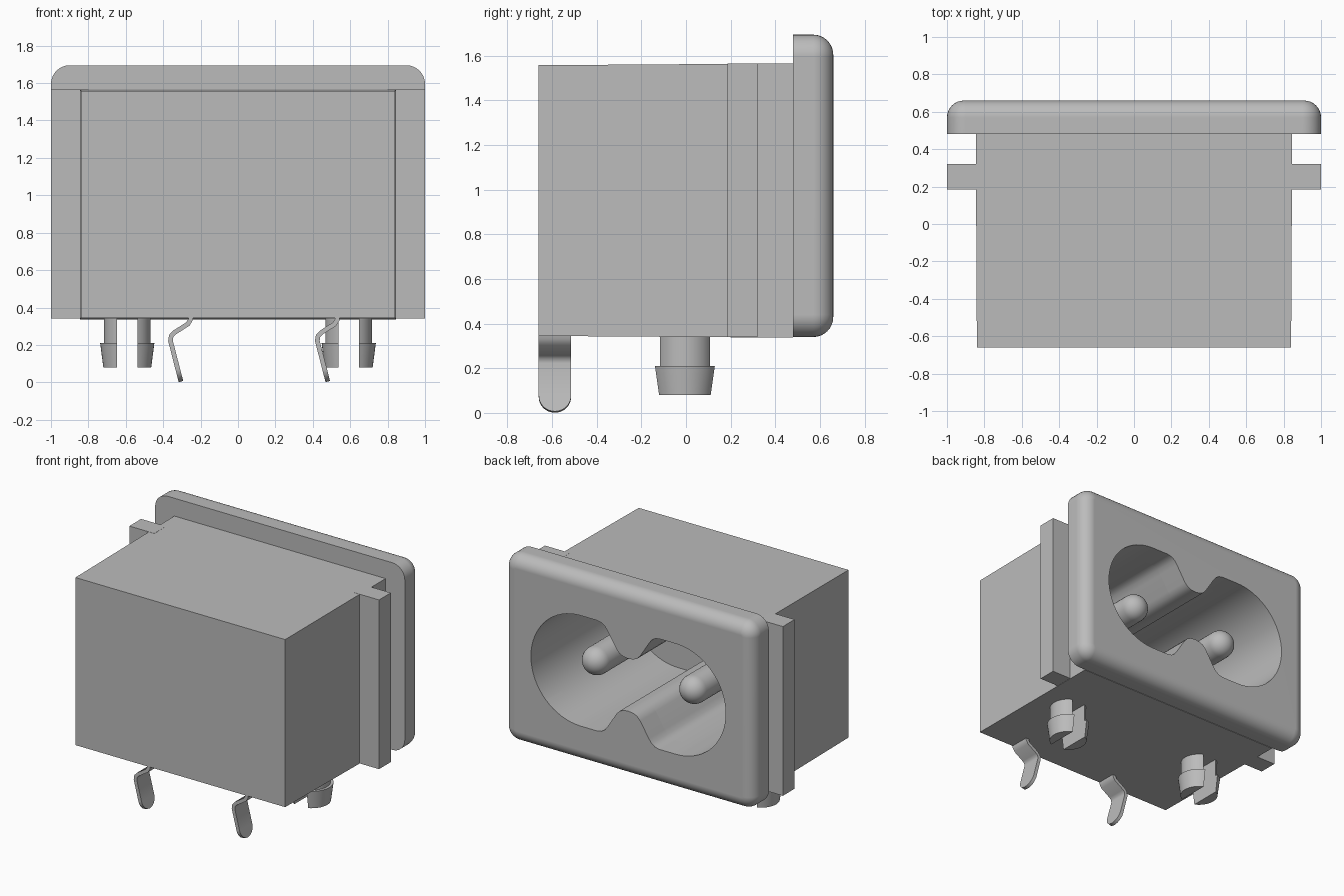
import bpy, bmesh, math
from mathutils import Vector

if "Cube" in bpy.data.objects:
    bpy.data.objects.remove(bpy.data.objects["Cube"], do_unlink=True)

GREY = bpy.data.materials.new("plain_grey")
GREY.use_nodes = True
GREY.diffuse_color = (0.5, 0.5, 0.5, 1)
GREY.node_tree.nodes["Principled BSDF"].inputs["Base Color"].default_value = (0.5, 0.5, 0.5, 1)

OPEN_Z = 1.005      # height of the socket axis
PIN_X = 0.39        # contact pin offset
FLOOR_Y = -0.45     # bottom of the socket


def finish(name, bm):
    bmesh.ops.recalc_face_normals(bm, faces=bm.faces)
    me = bpy.data.meshes.new(name)
    bm.to_mesh(me)
    bm.free()
    me.materials.append(GREY)
    ob = bpy.data.objects.new(name, me)
    bpy.context.collection.objects.link(ob)
    return ob


def activate(ob):
    bpy.ops.object.select_all(action='DESELECT')
    ob.select_set(True)
    bpy.context.view_layer.objects.active = ob


def smooth(ob, angle=30):
    activate(ob)
    bpy.ops.object.shade_smooth_by_angle(angle=math.radians(angle))


def loft(name, rings):
    """Closed solid through rings of equal point count."""
    bm = bmesh.new()
    rows = [[bm.verts.new(p) for p in ring] for ring in rings]
    n = len(rows[0])
    for a, b in zip(rows, rows[1:]):
        for i in range(n):
            j = (i + 1) % n
            bm.faces.new((a[i], a[j], b[j], b[i]))
    bm.faces.new(rows[0])
    bm.faces.new(rows[-1])
    return finish(name, bm)


def rect(hx, z0, z1, y):
    return [(-hx, y, z0), (hx, y, z0), (hx, y, z1), (-hx, y, z1)]


def rounded_rect(hx, z0, z1, r, y, steps=8):
    pts = []
    corners = [(hx - r, z1 - r), (r - hx, z1 - r), (r - hx, z0 + r), (hx - r, z0 + r)]
    for k, (cx, cz) in enumerate(corners):
        for i in range(steps + 1):
            a = math.pi / 2 * (k + i / steps)
            pts.append((cx + r * math.cos(a), y, cz + r * math.sin(a)))
    return pts


def circle(cx, cz, r, y, n=32):
    return [(cx + r * math.cos(2 * math.pi * i / n), y,
             cz + r * math.sin(2 * math.pi * i / n)) for i in range(n)]


# housing box with a slight draft
body = loft("housing", [rect(0.84, 0.345, 1.558, -0.66), rect(0.846, 0.337, 1.566, 0.48)])

# front flange with rounded outer edge
R = 0.09
rings = [rounded_rect(1.0, 0.34, 1.695, 0.1, 0.48)]
for i in range(9):
    a = math.pi / 2 * i / 8
    d = R * (1 - math.cos(a))
    rings.append(rounded_rect(1 - d, 0.34 + d, 1.695 - d, 0.1 - d, 0.66 - R + R * math.sin(a)))
flange = loft("flange", rings)

# figure-eight socket opening, cut through flange and housing
q = [(0.38 + 0.4 * math.cos(math.pi / 2 * i / 16), 0.4 * math.sin(math.pi / 2 * i / 16))
     for i in range(17)]
q += [(0.25, 0.4), (0.215, 0.393), (0.188, 0.375), (0.165, 0.345), (0.095, 0.235),
      (0.07, 0.208), (0.038, 0.194), (0, 0.19)]
top = q + [(-x, z) for x, z in reversed(q[:-1])]
outline = top + [(-x, -z) for x, z in top[1:-1]]
cutter = loft("socket_cutter", [[(x, y, OPEN_Z + z) for x, z in outline] for y in (FLOOR_Y, 0.9)])
cutter.hide_render = True
for ob in (body, flange):
    m = ob.modifiers.new("socket", 'BOOLEAN')
    m.operation = 'DIFFERENCE'
    m.solver = 'EXACT'
    m.object = cutter
    activate(ob)
    bpy.ops.object.modifier_apply(modifier=m.name)
    smooth(ob)
bpy.data.objects.remove(cutter, do_unlink=True)
wn = flange.modifiers.new("even_shading", 'WEIGHTED_NORMAL')
wn.keep_sharp = True

for side, s in (("right", -1), ("left", 1)):
    # side rib behind the flange
    loft(side + "_rib", [[(s * x, y, z) for x, z in
                          ((0.8, 0.34), (1.0, 0.34), (1.0, 1.565), (0.8, 1.565))]
                         for y in (0.185, 0.32)])

    # contact pin with a domed tip, standing in a boss
    r = 0.1
    pin = [circle(s * PIN_X, OPEN_Z, r, FLOOR_Y - 0.05)]
    for i in range(10):
        a = math.radians(9.5 * i)
        pin.append(circle(s * PIN_X, OPEN_Z, r * math.cos(a), 0.46 + r * math.sin(a)))
    smooth(loft(side + "_contact_pin", pin))
    smooth(loft(side + "_pin_boss", [circle(s * PIN_X, OPEN_Z, 0.18, y)
                                     for y in (FLOOR_Y - 0.05, FLOOR_Y + 0.07)]))

    # split snap post: two barbed halves with a slot between
    for half, h in (("outer", s), ("inner", -s)):
        rings = []
        for z, r in ((0.36, 0.125), (0.21, 0.125), (0.21, 0.145), (0.08, 0.128)):
            a = math.acos(0.055 / r)
            rings.append([(s * 0.592 + h * r * math.cos(a * t / 8), -0.005 + r * math.sin(a * t / 8), z)
                          for t in range(-8, 9)])
        smooth(loft(f"{side}_{half}_snap_post", rings))

# bent solder tails with rounded ends
BEND = [(-0.252, 0.36), (-0.254, 0.335), (-0.268, 0.312), (-0.34, 0.266), (-0.357, 0.248),
        (-0.361, 0.222)]
W = 0.0725
start, end = Vector(BEND[-1]), Vector((-0.305, 0.004))
length = (end - start).length
for name, dx in (("right_solder_tail", 0), ("left_solder_tail", 0.785)):
    rows = [(p, W) for p in BEND]
    for i in range(11):
        a = math.radians(8.8 * i)
        rows.append((start.lerp(end, 1 - W * (1 - math.sin(a)) / length), W * math.cos(a)))
    bm = bmesh.new()
    strip = [[bm.verts.new((p[0] + dx, -0.5875 + k * w, p[1])) for k in (-1, 1)] for p, w in rows]
    for a, b in zip(strip, strip[1:]):
        bm.faces.new((a[0], a[1], b[1], b[0]))
    tail = finish(name, bm)
    m = tail.modifiers.new("thickness", 'SOLIDIFY')
    m.thickness = 0.025
    m.offset = 0
    activate(tail)
    bpy.ops.object.modifier_apply(modifier=m.name)
    smooth(tail, 40)
